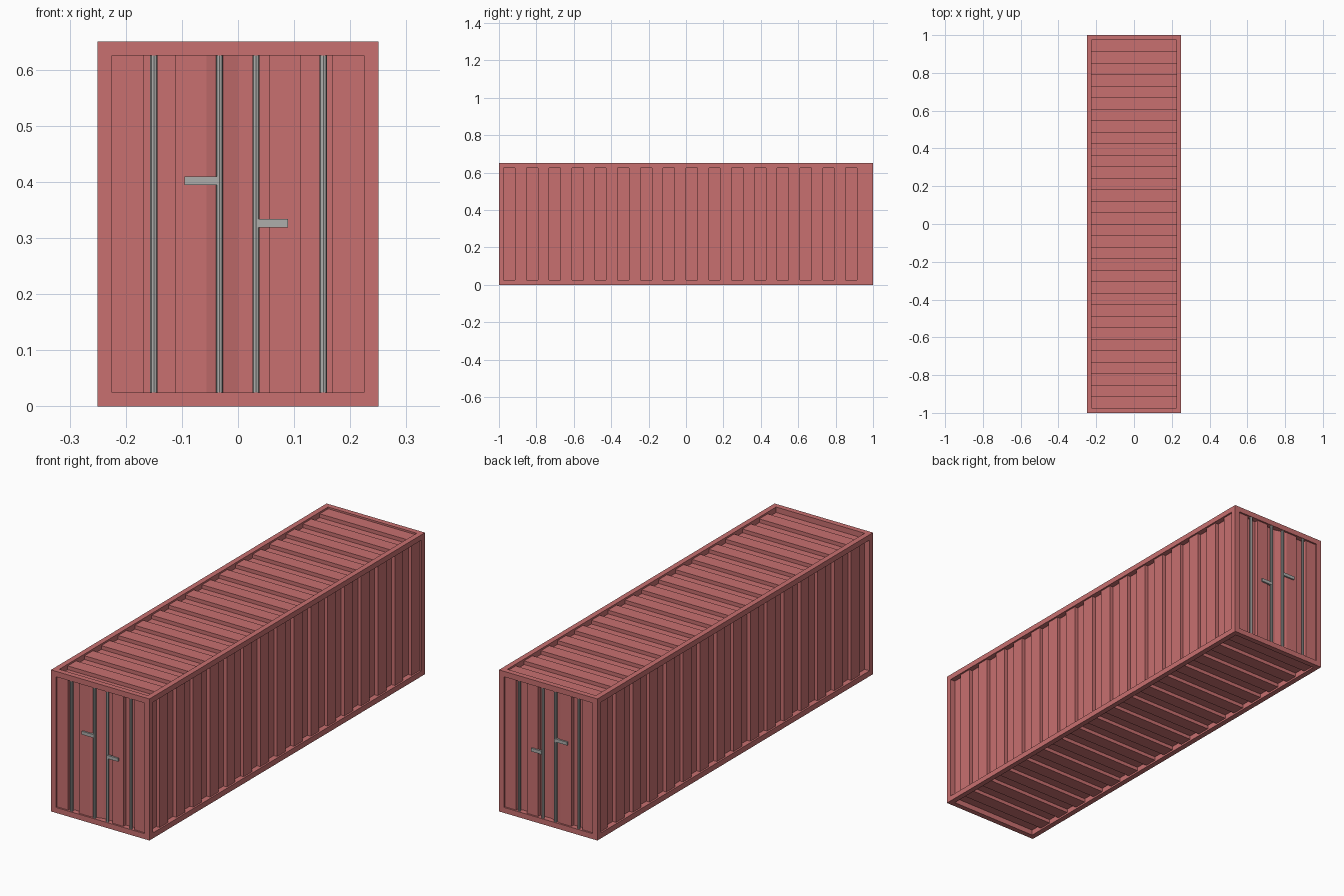
import bpy, bmesh
from mathutils import Vector, Matrix

if "Cube" in bpy.data.objects:
    bpy.data.objects.remove(bpy.data.objects["Cube"])

W, L, H = 0.5, 2.0, 0.65      # overall size
RIM = 0.025                   # frame width
LOW, HIGH = -0.025, -0.008    # groove and rib depth below the frame face


def material(name, color):
    m = bpy.data.materials.new(name)
    m.diffuse_color = color
    m.use_nodes = True
    m.node_tree.nodes["Principled BSDF"].inputs["Base Color"].default_value = m.diffuse_color
    return m


red = material("red_paint", (0.58, 0.16, 0.16, 1))
steel = material("grey_steel", (0.42, 0.42, 0.41, 1))


def finish(bm, name, mat):
    me = bpy.data.meshes.new(name)
    bm.to_mesh(me)
    bm.free()
    me.materials.append(mat)
    ob = bpy.data.objects.new(name, me)
    bpy.context.collection.objects.link(ob)
    return ob


# Frame: box with every side inset, sunk and opened
bm = bmesh.new()
bmesh.ops.create_cube(bm, size=1)
bmesh.ops.transform(bm, verts=bm.verts,
                    matrix=Matrix.Translation((0, 0, H / 2)) @ Matrix.Diagonal((W, L, H, 1)))
sides = list(bm.faces)
bmesh.ops.inset_individual(bm, faces=sides, thickness=RIM, use_even_offset=True)
bmesh.ops.inset_individual(bm, faces=sides, thickness=0, depth=-RIM)
bmesh.ops.delete(bm, geom=sides, context='FACES')
finish(bm, "frame", red)


# Corrugated panel: square-wave profile along u, stretched along v, facing n
def panel(name, u, v, size_u, size_v, dist, levels):
    u, v = Vector(u), Vector(v)
    n = u.cross(v)
    centre = Vector((0, 0, H / 2)) + n * dist
    step = size_u / len(levels)
    prof = []
    for i, (a, b) in enumerate(levels):
        for p in ((-size_u / 2 + i * step, a), (-size_u / 2 + (i + 1) * step, b)):
            if not prof or prof[-1] != p:
                prof.append(p)
    bm = bmesh.new()
    rows = [[bm.verts.new(centre + u * s + n * d + v * e * size_v / 2) for e in (-1, 1)]
            for s, d in prof]
    for p, q in zip(rows, rows[1:]):
        bm.faces.new((p[0], q[0], q[1], p[1]))
    finish(bm, name, red)


groove, rib = (LOW, LOW), (HIGH, HIGH)
long_wave = [groove, rib] * 16
door_wave = [rib, groove, rib, (HIGH, LOW), groove, rib, groove, rib]
lw, ll, lh = W - 2 * RIM, L - 2 * RIM, H - 2 * RIM

Y = (0, 1, 0)
panel("right_wall", Y, (0, 0, 1), ll, lh, W / 2, long_wave)
panel("left_wall", Y, (0, 0, -1), ll, lh, W / 2, long_wave)
panel("roof", Y, (-1, 0, 0), ll, lw, H / 2, long_wave)
panel("floor", Y, (1, 0, 0), ll, lw, H / 2, long_wave)
panel("front_doors", (1, 0, 0), (0, 0, 1), lw, lh, L / 2, door_wave)
panel("back_doors", (1, 0, 0), (0, 0, -1), lw, lh, L / 2, door_wave)

# Locking bars and handles on both ends
for end, s in (("front", -1), ("back", 1)):
    for i, x in enumerate((-0.15, -0.033, 0.032, 0.152)):
        bm = bmesh.new()
        bmesh.ops.create_cone(bm, cap_ends=True, segments=8, radius1=0.0065,
                              radius2=0.0065, depth=lh,
                              matrix=Matrix.Translation((x, s * 0.992, H / 2)))
        finish(bm, f"{end}_lock_bar_{i + 1}", steel)
    for side, x0, x1, z in (("left", -0.095, -0.035, 0.402), ("right", 0.034, 0.089, 0.326)):
        bm = bmesh.new()
        bmesh.ops.create_cube(bm, size=1, matrix=Matrix.Translation(((x0 + x1) / 2, s * 0.994, z))
                              @ Matrix.Diagonal((x1 - x0, 0.01, 0.015, 1)))
        finish(bm, f"{end}_{side}_handle", steel)
